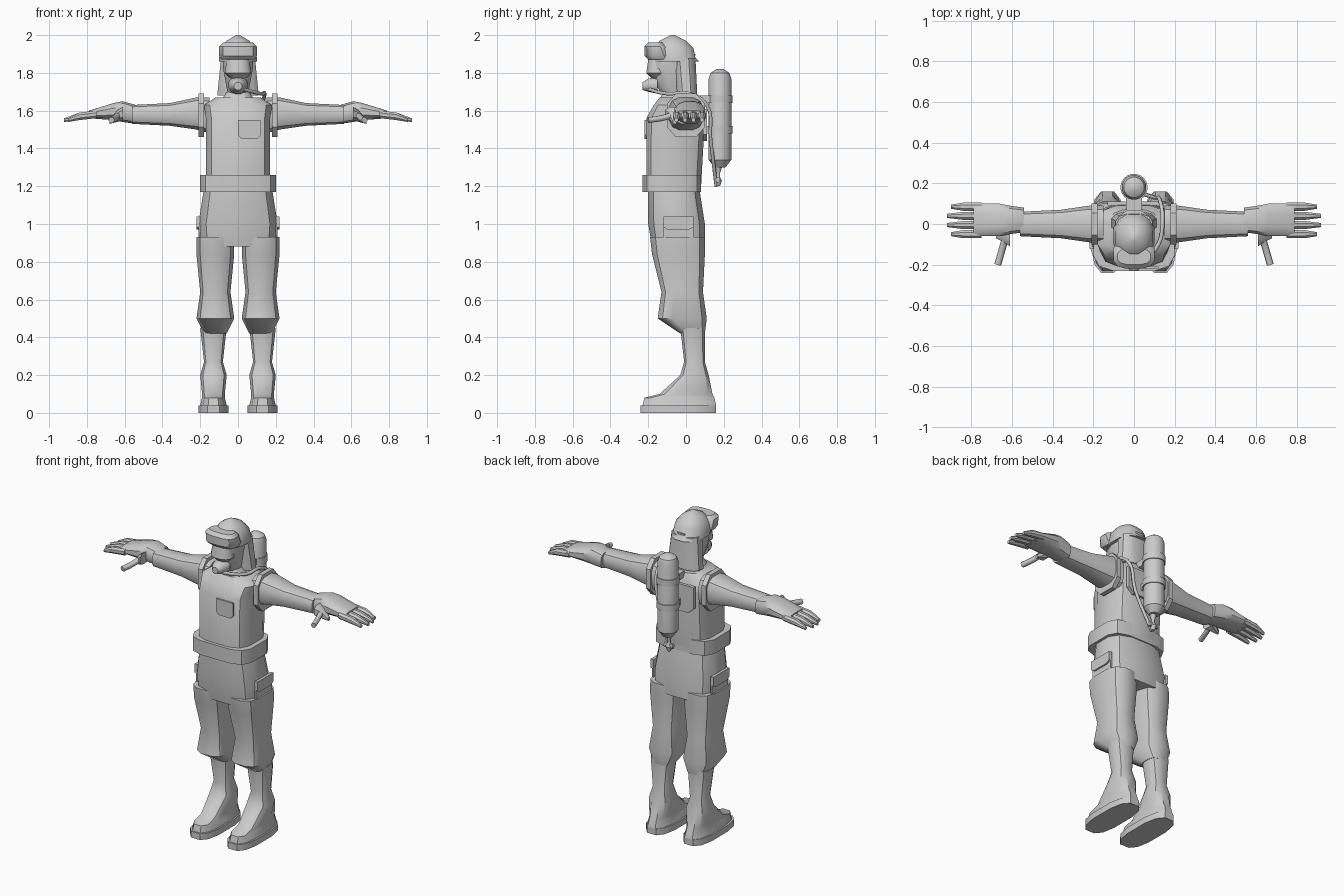
import bpy, bmesh, math
from mathutils import Vector

cube = bpy.data.objects.get("Cube")
if cube:
    bpy.data.objects.remove(cube, do_unlink=True)

SHADE = (.6, .6, .6, 1)
grey = bpy.data.materials.new("plain grey")
grey.use_nodes = True
grey.diffuse_color = SHADE
grey.node_tree.nodes["Principled BSDF"].inputs["Base Color"].default_value = SHADE


def finish(name, bm):
    bmesh.ops.recalc_face_normals(bm, faces=bm.faces)
    mesh = bpy.data.meshes.new(name)
    bm.to_mesh(mesh)
    bm.free()
    mesh.materials.append(grey)
    ob = bpy.data.objects.new(name, mesh)
    bpy.context.collection.objects.link(ob)
    bpy.ops.object.select_all(action='DESELECT')
    ob.select_set(True)
    bpy.context.view_layer.objects.active = ob
    bpy.ops.object.shade_smooth_by_angle(angle=math.radians(35))


def loft(name, rings, axis='z', middle=0, sides=12, roundness=.7, mirror=1):
    """Skin rounded box sections: (position, half width, low edge, high edge)."""
    bm = bmesh.new()
    loops = []
    reach = math.cos(math.pi / sides) ** roundness
    for along, half, low, high in rings:
        loop = []
        for i in range(sides):
            turn = math.tau * (i + .5) / sides
            c, s = math.cos(turn), math.sin(turn)
            a = middle + half * math.copysign(abs(c) ** roundness, c) / reach
            b = (low + high + (high - low) * math.copysign(abs(s) ** roundness, s) / reach) / 2
            place = {'x': (along, a, b), 'y': (a, along, b), 'z': (a, b, along)}[axis]
            loop.append(bm.verts.new((place[0] * mirror, place[1], place[2])))
        loops.append(loop)
    for lower, upper in zip(loops, loops[1:]):
        for i in range(sides):
            j = (i + 1) % sides
            bm.faces.new((lower[i], lower[j], upper[j], upper[i]))
    bm.faces.new(loops[0])
    bm.faces.new(loops[-1])
    finish(name, bm)


def turned(name, depth, profile):
    """Round part standing behind the back at the given depth."""
    rings = [(z, r, depth - r, depth + r) for z, r in profile]
    loft(name, rings, sides=20, roundness=1)


def pocket(name, corner, across, up, thickness):
    """Patch with clipped lower corners, raised along its thickness vector."""
    outline = [(0, 1), (1, 1), (1, .2), (.85, 0), (.15, 0), (0, .2)]
    corner, across, up = Vector(corner), Vector(across), Vector(up)
    bm = bmesh.new()
    face = bm.faces.new([bm.verts.new(corner + across * a + up * b) for a, b in outline])
    grown = bmesh.ops.extrude_face_region(bm, geom=[face])["geom"]
    moved = [item for item in grown if isinstance(item, bmesh.types.BMVert)]
    bmesh.ops.translate(bm, verts=moved, vec=Vector(thickness))
    finish(name, bm)


def tube(name, points, radius):
    curve = bpy.data.curves.new(name, 'CURVE')
    curve.dimensions = '3D'
    curve.bevel_depth = radius
    curve.bevel_resolution = 1
    curve.resolution_u = 5
    curve.use_fill_caps = True
    spline = curve.splines.new('BEZIER')
    spline.bezier_points.add(len(points) - 1)
    for knot, point in zip(spline.bezier_points, points):
        knot.co = point
        knot.handle_left_type = knot.handle_right_type = 'AUTO'
    curve.materials.append(grey)
    ob = bpy.data.objects.new(name, curve)
    bpy.context.collection.objects.link(ob)


# Torso, collar, belt and hips
loft("jacket", [(1.2, .17, -.21, .08), (1.56, .17, -.21, .1),
                (1.63, .18, -.17, .09), (1.67, .12, -.14, .07)], roundness=.6)
loft("collar", [(1.62, .11, -.16, .07), (1.7, .06, -.12, .03)])
loft("belt", [(1.17, .2, -.23, .08), (1.26, .2, -.23, .08)], roundness=.5)
loft("hips", [(.88, .2, -.18, .1), (1, .21, -.2, .1), (1.19, .18, -.2, .07)])
pocket("chest_pocket", (0, -.21, 1.45), (.12, 0, 0), (0, 0, .1), (0, -.01, 0))
pocket("back_panel", (-.13, .09, 1.44), (.26, 0, 0), (0, 0, .17), (0, .02, 0))

for word, mirror in (("left", 1), ("right", -1)):
    # Legs, boots and thigh pockets
    loft(word + "_trouser_leg", [(.42, .06, -.03, .1), (.5, .1, -.15, .11),
                                 (.64, .08, -.13, .09), (.84, .1, -.18, .1),
                                 (.93, .1, -.19, .1)], middle=.12, mirror=mirror)
    loft(word + "_boot", [(.04, .07, -.23, .16), (.08, .06, -.22, .15), (.1, .06, -.14, .14),
                          (.2, .07, -.03, .12), (.27, .05, -.01, .1), (.45, .07, -.03, .1)],
         middle=.13, mirror=mirror)
    loft(word + "_sole", [(0, .08, -.24, .16), (.04, .08, -.24, .16)],
         middle=.13, mirror=mirror)
    for part, height, tall, bulge in (("pocket", .82, .2, .01), ("pocket_flap", .97, .07, .02)):
        pocket(f"{word}_{part}", (.2 * mirror, -.12, height), (0, .16, 0), (0, 0, tall),
               (bulge * mirror, 0, 0))

    # Sleeve, armhole band and glove
    loft(word + "_sleeve", [(.15, .09, 1.48, 1.67), (.22, .09, 1.5, 1.67),
                            (.36, .07, 1.52, 1.64), (.56, .06, 1.53, 1.63)],
         axis='x', mirror=mirror)
    loft(word + "_armhole_band", [(.18, .1, 1.46, 1.69), (.21, .1, 1.46, 1.69)],
         axis='x', sides=8, mirror=mirror)
    loft(word + "_glove", [(.54, .06, 1.53, 1.63), (.61, .07, 1.54, 1.65),
                           (.66, .08, 1.55, 1.64), (.79, .08, 1.56, 1.6)],
         axis='x', middle=.02, mirror=mirror)
    for finger in range(4):
        tip = .92 if finger in (1, 2) else .9
        loft(f"{word}_finger_{finger}", [(.75, .02, 1.56, 1.6), (.84, .02, 1.55, 1.59),
                                         (tip, .01, 1.54, 1.56)],
             axis='x', middle=finger * .045 - .05, sides=8, roundness=1, mirror=mirror)
    loft(word + "_thumb", [(.61, .05, 1.55, 1.62), (.64, .03, 1.54, 1.6), (.68, .01, 1.53, 1.55)],
         axis='x', middle=-.06, sides=8, mirror=mirror)
    tube(word + "_thumb_tip", [(.63 * mirror, -.06, 1.58), (.65 * mirror, -.13, 1.56),
                               (.67 * mirror, -.2, 1.55)], .017)

# Head, face lens, breathing mask and neck cloth
loft("head", [(1.67, .05, -.11, 0), (1.72, .06, -.15, .03),
              (1.83, .08, -.2, .04), (1.9, .08, -.18, .05)], roundness=.9)
loft("face_lens", [(1.77, .04, -.18, -.1), (1.8, .07, -.21, -.1), (1.87, .06, -.2, -.1)],
     roundness=.9)
loft("breathing_mask", [(-.15, .05, 1.69, 1.78), (-.2, .04, 1.7, 1.77), (-.23, .02, 1.71, 1.75)],
     axis='y', roundness=.9)
loft("neck_cloth", [(1.68, .11, -.05, .06), (1.88, .09, -.07, .05)])

# Helmet with raised goggles
loft("helmet", [(1.86, .1, -.18, .07), (1.88, .1, -.18, .05), (1.93, .09, -.17, .04),
                (1.97, .06, -.14, 0), (2, .01, -.08, -.06)], roundness=.9)
loft("goggles", [(1.87, .09, -.2, -.08), (1.89, .1, -.22, -.07),
                 (1.94, .1, -.22, -.1), (1.96, .08, -.2, -.12)])

# Air tank with bands, brackets, valve and hose
TANK = .18
turned("air_tank", TANK, [(1.3, .03), (1.34, .06), (1.77, .06), (1.8, .05), (1.82, .02)])
for word, height in (("lower", 1.5), ("upper", 1.66)):
    bottom, top = height - .02, height + .02
    turned(word + "_tank_band", TANK, [(bottom, .066), (top, .066)])
    loft(word + "_tank_bracket", [(bottom, .04, .07, TANK), (top, .04, .07, TANK)], sides=4)
turned("tank_valve", TANK - .01, [(1.2, .01), (1.23, .02), (1.25, .01), (1.27, .01), (1.3, .02)])
loft("valve_knob", [(-.03, .01, 1.22, 1.25), (.03, .01, 1.22, 1.25)], axis='x', middle=TANK - .01)
tube("air_hose", [(0, -.22, 1.72), (.12, -.1, 1.69), (.14, .02, 1.69), (.13, .11, 1.63),
                  (.1, .13, 1.45), (0, .16, 1.2)], .01)
